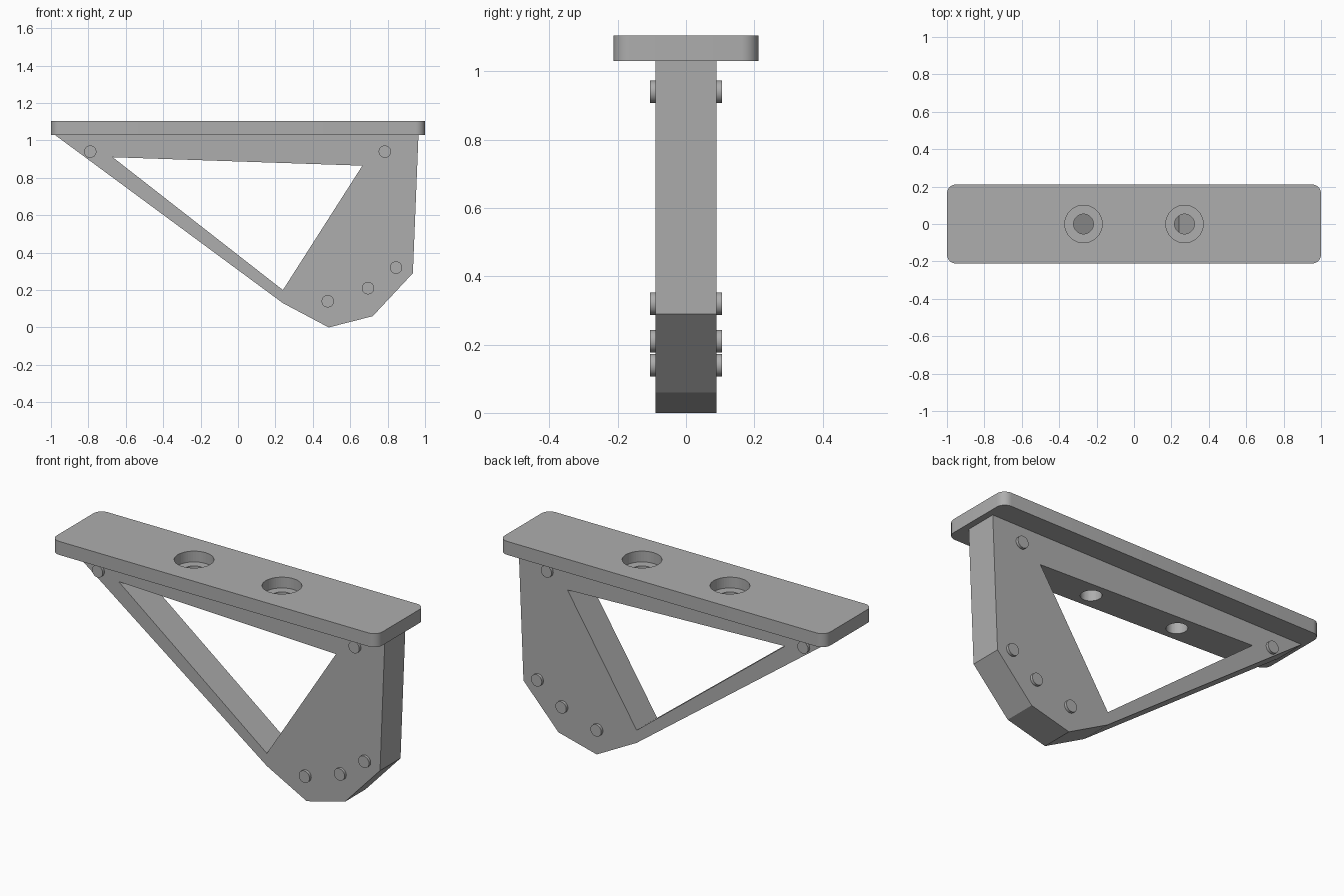
import bpy, bmesh, math
from mathutils import Matrix, Vector

if "Cube" in bpy.data.objects:
    bpy.data.objects.remove(bpy.data.objects["Cube"])

grey = bpy.data.materials.new("plain grey")
grey.diffuse_color = (0.42, 0.42, 0.42, 1)
grey.use_nodes = True
grey.node_tree.nodes["Principled BSDF"].inputs["Base Color"].default_value = grey.diffuse_color


def add_object(name, bm):
    bmesh.ops.recalc_face_normals(bm, faces=bm.faces)
    mesh = bpy.data.meshes.new(name)
    bm.to_mesh(mesh)
    bm.free()
    mesh.materials.append(grey)
    ob = bpy.data.objects.new(name, mesh)
    bpy.context.collection.objects.link(ob)
    return ob


def cylinder(name, radius, depth, matrix, sides=48):
    bm = bmesh.new()
    bmesh.ops.create_cone(bm, cap_ends=True, segments=sides, radius1=radius,
                          radius2=radius, depth=depth, matrix=matrix)
    return add_object(name, bm)


def cut(ob, cutter):
    mod = ob.modifiers.new("cut", 'BOOLEAN')
    mod.operation = 'DIFFERENCE'
    mod.solver = 'EXACT'
    mod.object = cutter
    cutter.hide_render = True
    cutter.hide_set(True)


def smooth(ob):
    bpy.ops.object.select_all(action='DESELECT')
    ob.select_set(True)
    bpy.context.view_layer.objects.active = ob
    bpy.ops.object.shade_smooth_by_angle(angle=math.radians(30))


# Top plate with rounded corners
bm = bmesh.new()
bmesh.ops.create_cube(bm, size=1, matrix=Matrix.Translation((0, 0, 1.0675))
                      @ Matrix.Diagonal((2, 0.424, 0.075, 1)))
corners = [e for e in bm.edges
           if abs(e.verts[0].co.z - e.verts[1].co.z) > 0.01]
bmesh.ops.bevel(bm, geom=corners, offset=0.05, segments=8, profile=0.5,
                affect='EDGES')
plate = add_object("top_plate", bm)
smooth(plate)

# Bracket web: outer outline with a triangular window
outer = [(-0.98, 1.03), (0.965, 1.03), (0.935, 0.29),
         (0.72, 0.06), (0.485, 0.0), (0.24, 0.13)]
window = [(-0.67, 0.91), (0.665, 0.865), (0.24, 0.2)]


def prism(name, outline, half):
    bm = bmesh.new()
    face = bm.faces.new([bm.verts.new((x, -half, z)) for x, z in outline])
    ext = bmesh.ops.extrude_face_region(bm, geom=[face])
    verts = [g for g in ext["geom"] if isinstance(g, bmesh.types.BMVert)]
    bmesh.ops.translate(bm, verts=verts, vec=(0, 2 * half, 0))
    return add_object(name, bm)


web = prism("bracket_web", outer, 0.09)
cut(web, prism("window_cutter", window, 0.3))

# Counterbored screw holes
for x in (-0.27, 0.27):
    bore = cylinder("screw_hole_cutter", 0.053, 0.5,
                    Matrix.Translation((x, 0, 1.0)))
    recess = cylinder("recess_cutter", 0.1, 0.2,
                      Matrix.Translation((x, 0, 1.145)))
    cut(plate, recess)
    cut(plate, bore)
    cut(web, bore)

# Cross pins poking out of both sides of the web
for x, z in [(-0.79, 0.94), (0.785, 0.94), (0.845, 0.32),
             (0.695, 0.21), (0.48, 0.14)]:
    pin = cylinder("cross_pin", 0.033, 0.21, Matrix.Translation((x, 0, z))
                   @ Matrix.Rotation(math.pi / 2, 4, 'X'), 32)
    smooth(pin)
